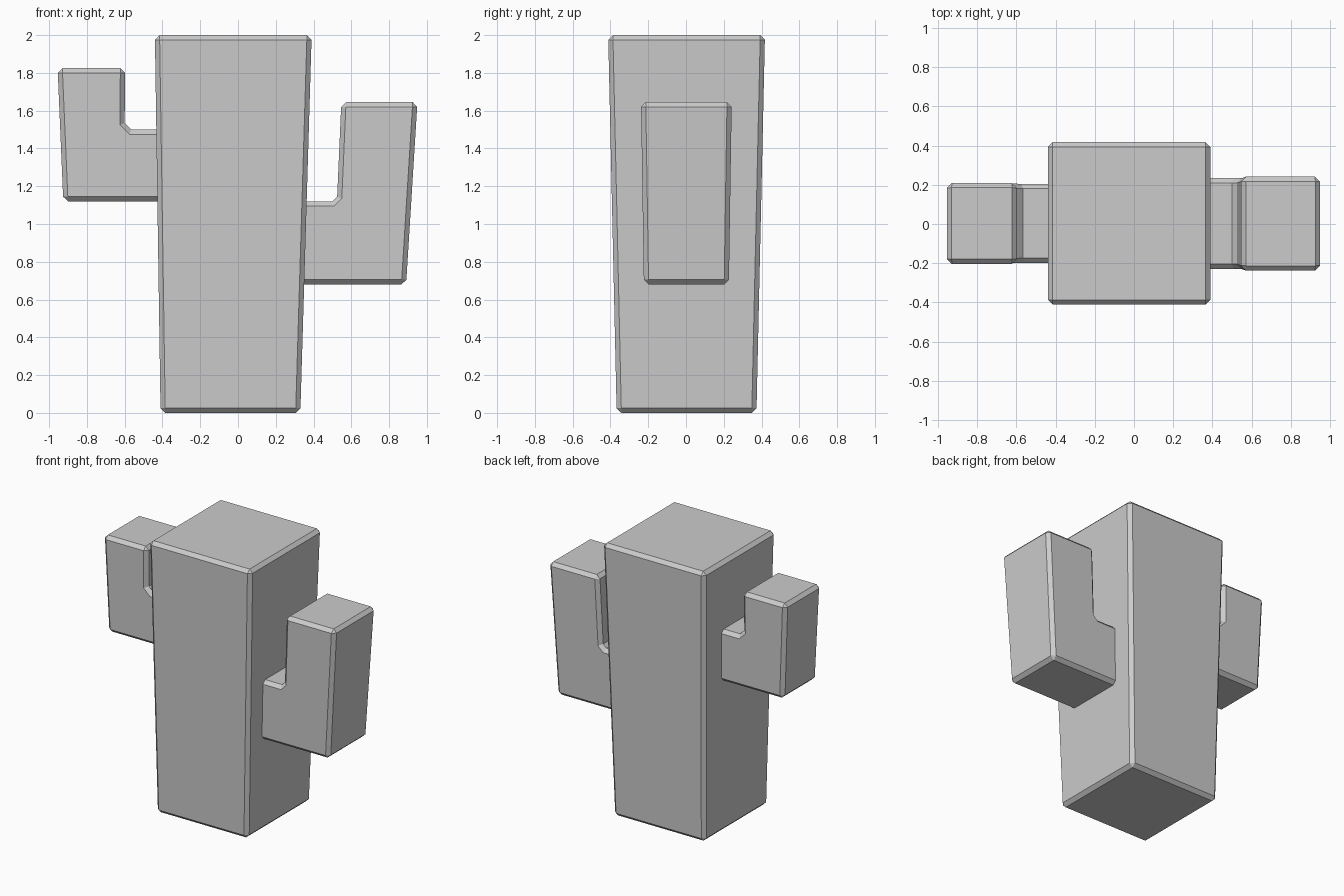
import bpy

cube = bpy.data.objects.get("Cube")
if cube:
    bpy.data.objects.remove(cube, do_unlink=True)

# Single plain grey material
grey = bpy.data.materials.new("plain_grey")
grey.use_nodes = True
colour = (0.6, 0.6, 0.6, 1)
grey.diffuse_color = colour
grey.node_tree.nodes["Principled BSDF"].inputs["Base Color"].default_value = colour


def tapered_slab(name, profile, y_mid, half_low, half_high):
    """Extrude an x-z outline in y, with depth growing from bottom to top, then chamfer."""
    n = len(profile)
    low = min(z for x, z in profile)
    high = max(z for x, z in profile)
    verts = []
    for side in (-1, 1):
        for x, z in profile:
            t = (z - low) / (high - low)
            half = half_low + t * (half_high - half_low)
            verts.append((x, y_mid + side * half, z))
    faces = [list(range(n)), list(range(2 * n - 1, n - 1, -1))]
    for i in range(n):
        j = (i + 1) % n
        faces.append([j, i, n + i, n + j])
    mesh = bpy.data.meshes.new(name)
    mesh.from_pydata(verts, [], faces)
    mesh.materials.append(grey)
    obj = bpy.data.objects.new(name, mesh)
    bpy.context.collection.objects.link(obj)
    # The angle limit skips the shallow edges of the elbow chamfer
    bevel = obj.modifiers.new("chamfer", "BEVEL")
    bevel.width = 0.025
    bevel.segments = 1
    bevel.limit_method = "ANGLE"
    bevel.angle_limit = 1.0
    return obj


# Trunk, slightly wider at the top
tapered_slab("trunk", [(-0.41, 0), (0.33, 0), (0.39, 2), (-0.44, 2)],
             0.003, 0.37, 0.415)

# Lower, taller arm on the left side
tapered_slab("left_arm", [(0.2, 0.68), (0.89, 0.68), (0.95, 1.645), (0.547, 1.645),
                          (0.525, 1.145), (0.5, 1.12), (0.2, 1.12)],
             0.002, 0.225, 0.24)

# Higher, shorter arm on the right side
tapered_slab("right_arm", [(-0.2, 1.12), (-0.2, 1.5), (-0.565, 1.5), (-0.6, 1.535),
                           (-0.598, 1.825), (-0.955, 1.825), (-0.925, 1.12)][::-1],
             0.003, 0.197, 0.207)
